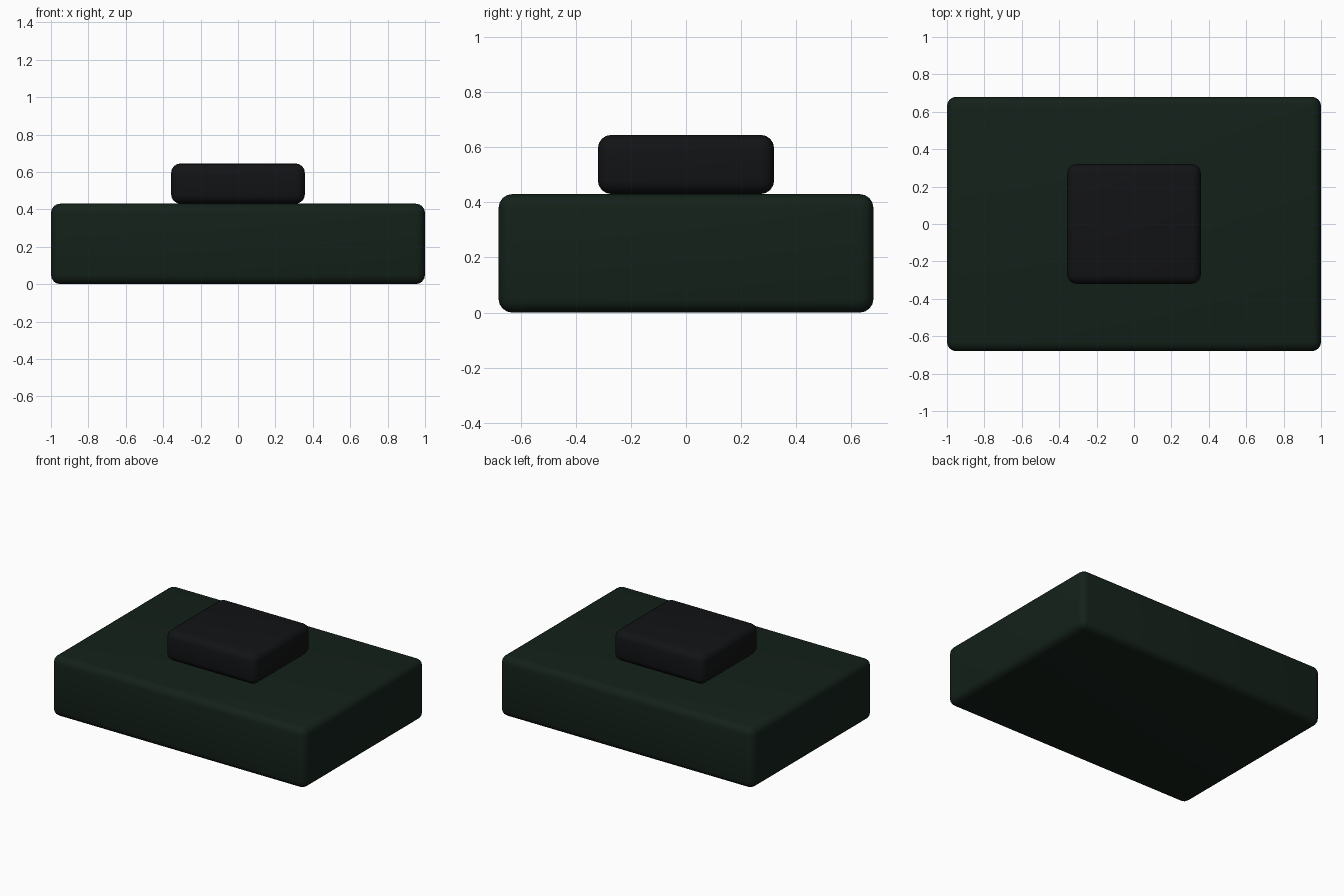
import bpy

if "Cube" in bpy.data.objects:
    bpy.data.objects.remove(bpy.data.objects["Cube"])


def material(name, color):
    mat = bpy.data.materials.new(name)
    mat.diffuse_color = (*color, 1.0)
    mat.use_nodes = True
    mat.node_tree.nodes["Principled BSDF"].inputs["Base Color"].default_value = mat.diffuse_color
    return mat


def rounded_box(name, size, bottom, radius, mat):
    bpy.ops.mesh.primitive_cube_add(size=1, location=(0, 0, bottom + size[2] / 2))
    obj = bpy.context.object
    obj.name = name
    obj.scale = size
    bpy.ops.object.transform_apply(location=False, rotation=False, scale=True)
    bevel = obj.modifiers.new("rounded_edges", 'BEVEL')
    bevel.width = radius
    bevel.segments = 4
    bpy.ops.object.modifier_apply(modifier=bevel.name)
    bpy.ops.object.shade_smooth_by_angle()
    obj.data.materials.append(mat)
    return obj


dark_green = material("dark_green", (0.007, 0.015, 0.010))
near_black = material("near_black", (0.006, 0.0065, 0.0075))

# Wide lower slab
rounded_box("base_slab", (2.0, 1.36, 0.43), 0.0, 0.05, dark_green)

# Small block resting on the middle of the slab
rounded_box("top_block", (0.715, 0.64, 0.215), 0.43, 0.05, near_black)
